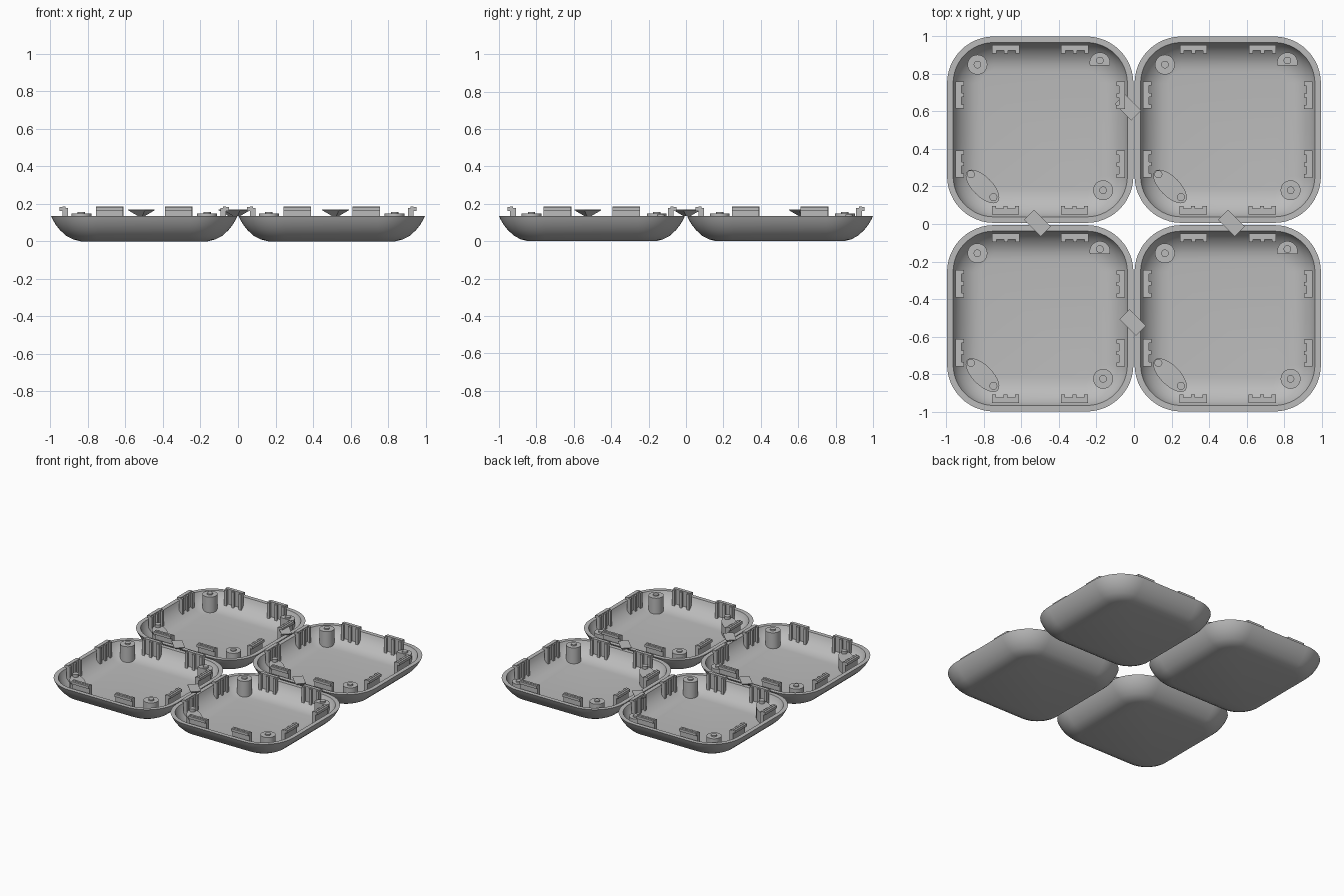
import bpy, bmesh
from math import cos, sin, pi, hypot, radians
from mathutils import Matrix, Vector

cube = bpy.data.objects.get("Cube")
if cube:
    bpy.data.objects.remove(cube)

grey = bpy.data.materials.new("plain_grey")
grey.use_nodes = True
grey.diffuse_color = (0.5, 0.5, 0.5, 1)
grey.node_tree.nodes["Principled BSDF"].inputs["Base Color"].default_value = (0.5, 0.5, 0.5, 1)

CORNER = 0.247    # every wall ring shares this corner centre
OUTER = [(0.34, 0), (0.38, 0.010), (0.415, 0.028), (0.45, 0.06), (0.472, 0.088), (0.488, 0.115), (0.497, 0.135)]
INNER = [(0.465, 0.135), (0.457, 0.115), (0.443, 0.092), (0.42, 0.067), (0.385, 0.042), (0.35, 0.029), (0.315, 0.025)]


def floor_height(x, y):
    """Height of the inner surface of a tray under a local point."""
    h = CORNER + hypot(max(abs(x) - CORNER, 0), max(abs(y) - CORNER, 0))
    pts = INNER[::-1]
    if h <= pts[0][0]:
        return pts[0][1]
    for (a, za), (b, zb) in zip(pts, pts[1:]):
        if h <= b:
            return za + (zb - za) * (h - a) / (b - a)
    return pts[-1][1]


def finish(bm, name):
    bmesh.ops.recalc_face_normals(bm, faces=bm.faces)
    mesh = bpy.data.meshes.new(name)
    bm.to_mesh(mesh)
    bm.free()
    mesh.materials.append(grey)
    obj = bpy.data.objects.new(name, mesh)
    bpy.context.collection.objects.link(obj)
    bpy.ops.object.select_all(action="DESELECT")
    obj.select_set(True)
    bpy.context.view_layer.objects.active = obj
    bpy.ops.object.shade_smooth_by_angle(angle=radians(35))
    return obj


def loft(bm, rings):
    """Skin a list of equal rings and cap both ends."""
    rows = [[bm.verts.new(p) for p in ring] for ring in rings]
    n = len(rows[0])
    for a, b in zip(rows, rows[1:]):
        for i in range(n):
            j = (i + 1) % n
            bm.faces.new((a[i], a[j], b[j], b[i]))
    bm.faces.new(rows[0][::-1])
    bm.faces.new(rows[-1])


def prism(bm, outline, top, bottom=None):
    """Upright prism; without a bottom it stands on the tray's inner surface."""
    low = [(x, y, floor_height(x, y) - 0.006 if bottom is None else bottom) for x, y in outline]
    loft(bm, [low, [(x, y, top) for x, y in outline]])


def ellipse(x, y, a, b, turn=0, n=28):
    pts = []
    for i in range(n):
        u, v = a * cos(2 * pi * i / n), b * sin(2 * pi * i / n)
        pts.append((x + u * cos(turn) - v * sin(turn), y + u * sin(turn) + v * cos(turn)))
    return pts


def wall_ring(h, z, steps=12):
    r = h - CORNER
    ring = []
    for q, (sx, sy) in enumerate([(1, 1), (-1, 1), (-1, -1), (1, -1)]):
        for i in range(steps + 1):
            t = (q + i / steps) * pi / 2
            ring.append((sx * CORNER + r * cos(t), sy * CORNER + r * sin(t), z))
    return ring


parts = []

# Tray shell
bm = bmesh.new()
loft(bm, [wall_ring(h, z) for h, z in OUTER + INNER])
parts.append(finish(bm, "tray_shell"))

# Snap clips: upright bar, three ribs on its inner side, hooked lip on top
bm = bmesh.new()


def clip_block(turn, x0, x1, d0, d1, top, bottom=None):
    rot = Matrix.Rotation(turn, 2)
    corners = [rot @ Vector(p) for p in ((x0, d0), (x1, d0), (x1, d1), (x0, d1))]
    prism(bm, [tuple(p) for p in corners], top, bottom)


for side in range(4):
    turn = side * pi / 2
    for c in (-0.183, 0.185):
        clip_block(turn, c - 0.073, c + 0.073, 0.421, 0.437, 0.185)
        clip_block(turn, c - 0.073, c + 0.073, 0.436, 0.452, 0.182, 0.162)
        for rib in (-0.062, 0, 0.062):
            clip_block(turn, c + rib - 0.011, c + rib + 0.011, 0.407, 0.423, 0.178)
parts.append(finish(bm, "snap_clips"))

# Round posts with small pins
bm = bmesh.new()
for x, y in ((-0.335, 0.347), (0.335, -0.323)):
    prism(bm, ellipse(x, y, 0.053, 0.053), 0.148)
    prism(bm, ellipse(x, y, 0.02, 0.02), 0.157, 0.147)
parts.append(finish(bm, "round_posts"))

# Half-round post with pin
bm = bmesh.new()
prism(bm, [(x, max(y, 0.342)) for x, y in ellipse(0.318, 0.357, 0.055, 0.055)
           if y > 0.33 or abs(x - 0.318) > 0.04], 0.13)
prism(bm, ellipse(0.318, 0.369, 0.02, 0.02), 0.142, 0.129)
parts.append(finish(bm, "half_round_post"))

# Oval boss with two pins
bm = bmesh.new()
prism(bm, ellipse(-0.308, -0.303, 0.115, 0.053, -pi / 4), 0.11)
for x, y in ((-0.37, -0.238), (-0.25, -0.36)):
    prism(bm, ellipse(x, y, 0.021, 0.021), 0.132)
parts.append(finish(bm, "oval_boss"))

# Repeat the tray in a two by two sheet
for obj in parts:
    base = obj.name
    for x, row in ((-0.5, "left_column"), (0.5, "right_column")):
        for y, place in ((-0.503, "front"), (0.503, "back")):
            if x < 0 and y < 0:
                copy = obj
            else:
                copy = obj.copy()
                bpy.context.collection.objects.link(copy)
            copy.name = f"{base}_{place}_{row}"
            copy.location = (x, y, 0)

# Tapered bridges joining neighbouring rims
for i, (x, y) in enumerate(((-0.032, 0.622), (-0.515, 0.005), (0.52, 0.005), (-0.007, -0.525))):
    bm = bmesh.new()
    rings = []
    for k, z in ((0.25, 0.134), (1, 0.165), (1, 0.169)):
        rings.append([(sx * 0.0625 * k, sy * 0.0375 * k, z)
                      for sx, sy in ((1, 1), (-1, 1), (-1, -1), (1, -1))])
    loft(bm, rings)
    bridge = finish(bm, f"bridge_{i + 1}")
    bridge.location = (x, y, 0)
    bridge.rotation_euler.z = -pi / 4
